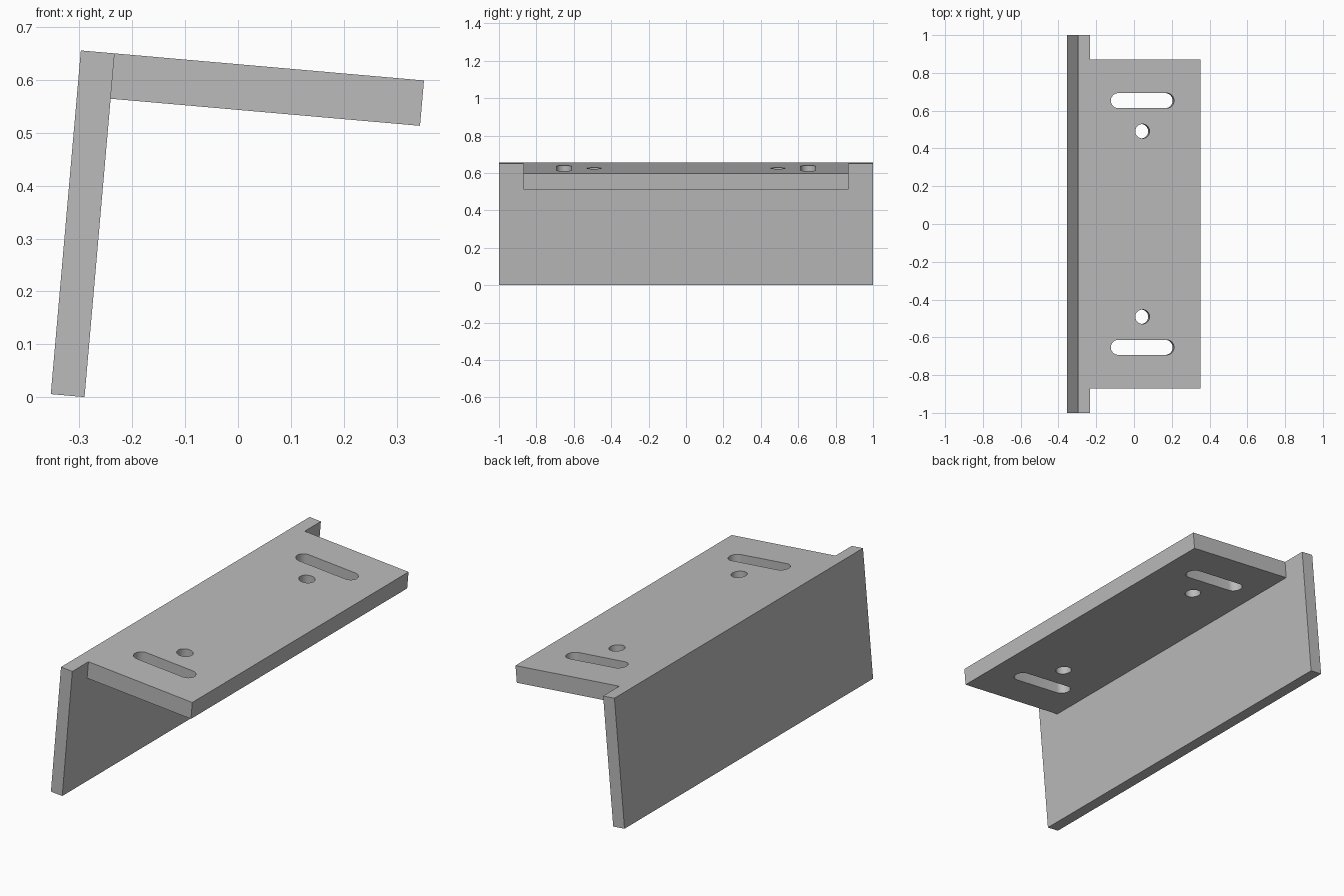
import bpy, bmesh
from math import cos, sin, pi, radians, copysign

cube = bpy.data.objects.get("Cube")
if cube:
    bpy.data.objects.remove(cube, do_unlink=True)

TILT = radians(5)
CORNER = (-0.297, 0, 0.6555)      # top outer corner of the bracket
WALL, HEIGHT = 0.064, 0.652       # upright plate thickness and height
REACH, THICK = 0.651, 0.086       # shelf outer edge and thickness
HOLE_U = 0.343                    # hole centres, measured along the shelf

grey = bpy.data.materials.new("plain grey")
grey.use_nodes = True
colour = (0.5, 0.5, 0.5, 1)
grey.diffuse_color = colour
grey.node_tree.nodes["Principled BSDF"].inputs["Base Color"].default_value = colour


def prism(name, outline, top, bottom):
    """Extrude an (x, y) outline down from top to bottom, in the tilted frame."""
    bm = bmesh.new()
    face = bm.faces.new([bm.verts.new((x, y, top)) for x, y in outline])
    moved = bmesh.ops.extrude_face_region(bm, geom=[face], use_keep_orig=True)["geom"]
    verts = [v for v in moved if isinstance(v, bmesh.types.BMVert)]
    bmesh.ops.translate(bm, verts=verts, vec=(0, 0, bottom - top))
    bmesh.ops.recalc_face_normals(bm, faces=bm.faces)
    mesh = bpy.data.meshes.new(name)
    bm.to_mesh(mesh)
    bm.free()
    mesh.materials.append(grey)
    obj = bpy.data.objects.new(name, mesh)
    bpy.context.collection.objects.link(obj)
    obj.location = CORNER
    obj.rotation_euler.y = TILT
    return obj


def rectangle(x0, x1, half):
    return [(x0, -half), (x1, -half), (x1, half), (x0, half)]


def capsule(y, radius, straight, steps=48):
    """Rounded slot along x; a plain circle when straight is zero."""
    angles = [2 * pi * (i + 0.5) / steps for i in range(steps)]
    return [(HOLE_U + radius * cos(a) + copysign(straight, cos(a)),
             y + radius * sin(a)) for a in angles]


# Upright plate and the shorter shelf that butts against it
prism("upright_plate", rectangle(0, WALL, 1.0), 0, -HEIGHT)
shelf = prism("shelf_plate", rectangle(WALL, REACH, 0.87), 0, -THICK)

# Slots and round holes, mirrored front to back
bpy.context.view_layer.objects.active = shelf
shelf.select_set(True)
for side in (-1, 1):
    for y, radius, straight in ((0.653, 0.04, 0.128), (0.491, 0.038, 0)):
        cutter = prism("hole_cutter", capsule(side * y, radius, straight), 0.1, -0.2)
        cutter.hide_render = True
        cut = shelf.modifiers.new("hole", 'BOOLEAN')
        cut.operation = 'DIFFERENCE'
        cut.solver = 'EXACT'
        cut.object = cutter
        bpy.ops.object.modifier_apply(modifier=cut.name)
        bpy.data.objects.remove(cutter, do_unlink=True)
bpy.ops.object.shade_smooth_by_angle(angle=radians(30))
